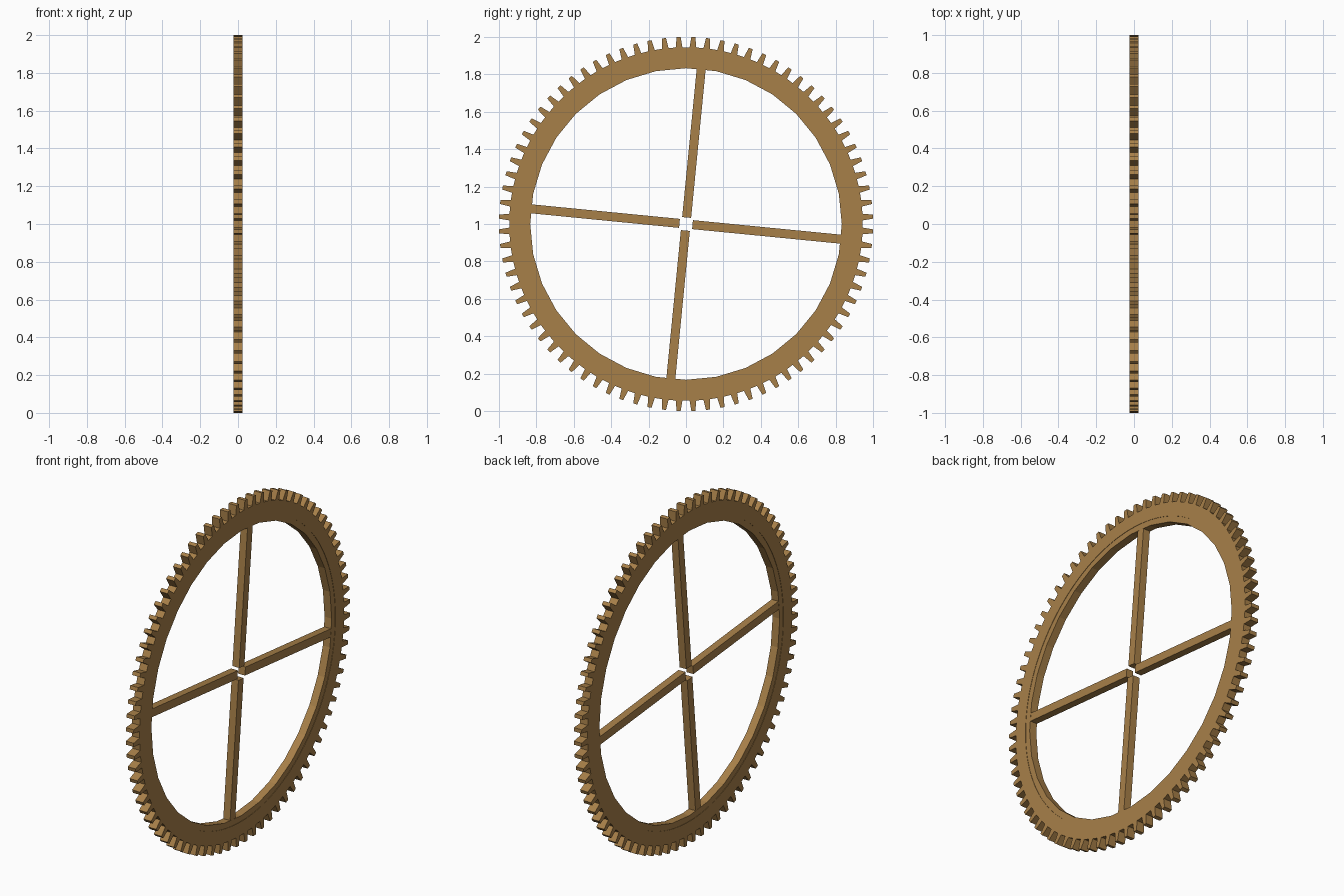
import bpy, bmesh, math
from mathutils import Matrix

if "Cube" in bpy.data.objects:
    bpy.data.objects.remove(bpy.data.objects["Cube"])

CENTRE = 1.0       # wheel axis height
TEETH = 80
HALF = 0.025       # half thickness of the wheel

brass = bpy.data.materials.new("aged brass")
brass.diffuse_color = (0.39, 0.215, 0.066, 1)
brass.use_nodes = True
brass.node_tree.nodes["Principled BSDF"].inputs["Base Color"].default_value = brass.diffuse_color


def finish(bm, name):
    bmesh.ops.recalc_face_normals(bm, faces=bm.faces)
    me = bpy.data.meshes.new(name)
    bm.to_mesh(me)
    bm.free()
    me.materials.append(brass)
    ob = bpy.data.objects.new(name, me)
    ob.location.z = CENTRE
    bpy.context.collection.objects.link(ob)
    return ob


def ring(name, inner, outer, half):
    """Closed flat ring in the YZ plane from matching (radius, angle) loops."""
    bm = bmesh.new()

    def loop(pts, x):
        return [bm.verts.new((x, r * math.sin(a), r * math.cos(a))) for r, a in pts]

    loops = [loop(inner, -half), loop(outer, -half), loop(outer, half), loop(inner, half)]
    n = len(inner)
    for k in range(4):
        p, q = loops[k], loops[(k + 1) % 4]
        for i in range(n):
            j = (i + 1) % n
            bm.faces.new((p[i], p[j], q[j], q[i]))
    return finish(bm, name)


# toothed rim: tapered teeth, a gap centred at the top
outer = []
for t in range(TEETH):
    a = (t + 0.5) * math.tau / TEETH
    outer += [(0.945, a - 0.019), (1.0, a - 0.011), (1.0, a + 0.011), (0.945, a + 0.019)]
ring("toothed_rim", [(0.865, a) for r, a in outer], outer, HALF)

# faceted inner band, slightly thinner than the rim
steps = [i * math.tau / 32 for i in range(32)]
ring("inner_band", [(0.833, a) for a in steps], [(0.885, a) for a in steps], HALF - 0.002)

# four square spokes, leaving the axle hole open
R0, R1, WIDTH = 0.035, 0.845, 0.048
for i in range(4):
    bm = bmesh.new()
    bmesh.ops.create_cube(bm, size=1)
    bmesh.ops.scale(bm, vec=(2 * HALF - 0.006, WIDTH, R1 - R0), verts=bm.verts)
    bmesh.ops.translate(bm, vec=(0, 0, (R0 + R1) / 2), verts=bm.verts)
    turn = Matrix.Rotation(-math.radians(5.6) + i * math.pi / 2, 3, 'X')
    bmesh.ops.rotate(bm, cent=(0, 0, 0), matrix=turn, verts=bm.verts)
    finish(bm, f"spoke_{i + 1}")
